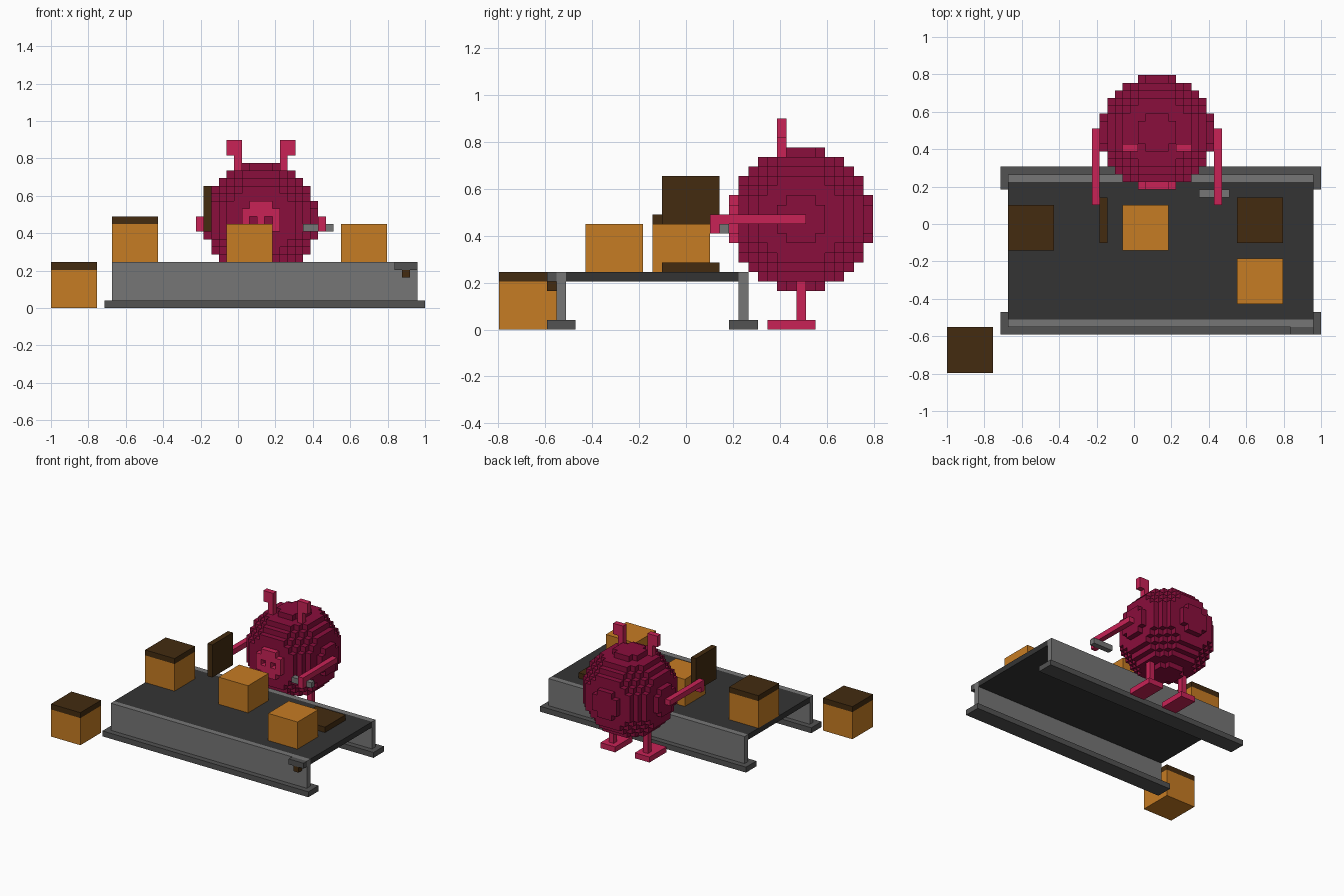
import bpy, bmesh
from mathutils import Vector

old = bpy.data.objects.get("Cube")
if old:
    bpy.data.objects.remove(old, do_unlink=True)

V = 2 / 49                                # size of one grid cell
ORIGIN = Vector((-1, -19.5 * V, 0))       # corner of the cell grid


def material(name, rgb):
    lin = [(c / 255 / 12.92) if c < 11 else ((c / 255 + 0.055) / 1.055) ** 2.4 for c in rgb]
    m = bpy.data.materials.new(name)
    m.use_nodes = True
    m.diffuse_color = (*lin, 1)
    m.node_tree.nodes["Principled BSDF"].inputs["Base Color"].default_value = (*lin, 1)
    return m


CRIMSON = material("dark crimson", (138, 14, 60))
PINK = material("bright pink red", (200, 34, 86))
ORANGE = material("crate orange", (198, 124, 35))
BROWN = material("dark brown", (67, 43, 16))
BELT = material("belt charcoal", (52, 52, 52))
STEEL = material("steel grey", (118, 118, 118))
RAIL = material("dark grey", (82, 82, 82))


def finish(name, bm, mat):
    mesh = bpy.data.meshes.new(name)
    bm.to_mesh(mesh)
    bm.free()
    mesh.materials.append(mat)
    ob = bpy.data.objects.new(name, mesh)
    bpy.context.collection.objects.link(ob)
    return ob


def box(name, x, y, z, mat):
    """Box given by its start and end in cells on each axis."""
    bm = bmesh.new()
    bmesh.ops.create_cube(bm, size=1)
    lo = Vector((x[0], y[0], z[0]))
    size = Vector((x[1], y[1], z[1])) - lo
    for v in bm.verts:
        v.co = ORIGIN + V * (lo + Vector([(c + 0.5) * s for c, s in zip(v.co, size)]))
    return finish(name, bm, mat)


def cells(name, filled, mat):
    """Outer skin of a set of filled cells."""
    bm = bmesh.new()
    for c in filled:
        for axis in range(3):
            for side in (0, 1):
                n = list(c)
                n[axis] += 2 * side - 1
                if tuple(n) in filled:
                    continue
                u, w = (axis + 1) % 3, (axis + 2) % 3
                ring = [(0, 0), (1, 0), (1, 1), (0, 1)]
                verts = []
                for a, b in (ring if side else ring[::-1]):
                    p = Vector(c)
                    p[axis] += side
                    p[u] += a
                    p[w] += b
                    verts.append(bm.verts.new(ORIGIN + V * p))
                bm.faces.new(verts)
    bmesh.ops.remove_doubles(bm, verts=bm.verts, dist=1e-4)
    return finish(name, bm, mat)


# Conveyor table
box("belt", (8, 48), (7, 25), (5, 6), BELT)
for side, y in (("front", 6), ("back", 25)):
    box(side + "_wall", (8, 48), (y, y + 1), (1, 6), STEEL)
    box(side + "_rail", (7, 49), (y - 1, y + 2), (0, 1), RAIL)
box("switch_panel", (45, 48), (5, 6), (5, 6), RAIL)
box("switch_lever", (46, 47), (5, 6), (4, 5), BROWN)


# Crates, some with lids
def crate(name, x, y, z, lid):
    box(name, (x, x + 6), (y, y + 6), (z, z + 5), ORANGE)
    if lid:
        box(name + "_lid", (x, x + 6), (y, y + 6), (z + 5, z + 6), BROWN)


crate("floor_crate", 0, 0, 0, True)
crate("closed_crate", 8, 16, 6, True)
crate("middle_crate", 23, 16, 6, False)
crate("end_crate", 38, 9, 6, False)
box("loose_lid", (38, 44), (17, 23), (6, 7), BROWN)
box("held_lid", (20, 21), (17, 23), (10, 16), BROWN)

# Blocky round body; its front cap becomes the snout
R = range(-7, 8)
ball = {(27 + a, 31 + b, 11 + c) for a in R for b in R for c in R
        if a * a + b * b + c * c <= 56.25}
snout = {c for c in ball if c[1] == 24}
cells("body", ball - snout, CRIMSON)
cells("snout", snout - {(26, 24, 11), (28, 24, 11)}, PINK)   # two nostril holes


# Paired limbs, mirrored about the body centre
def pair(name, x, y, z):
    box("right_" + name, x, y, z, PINK)
    box("left_" + name, (55 - x[1], 55 - x[0]), y, z, PINK)


pair("ear_stalk", (24, 25), (29, 30), (18, 20))
pair("ear", (23, 25), (29, 30), (20, 22))
pair("arm", (19, 20), (22, 32), (11, 12))
pair("hand", (19, 20), (22, 23), (10, 11))
pair("leg", (23.5, 24.5), (31, 32), (1, 5.5))
pair("foot", (22.5, 25.5), (28, 33), (0, 1))

# Tool in the left hand
box("tool", (33, 37), (23, 24), (10, 11), STEEL)
